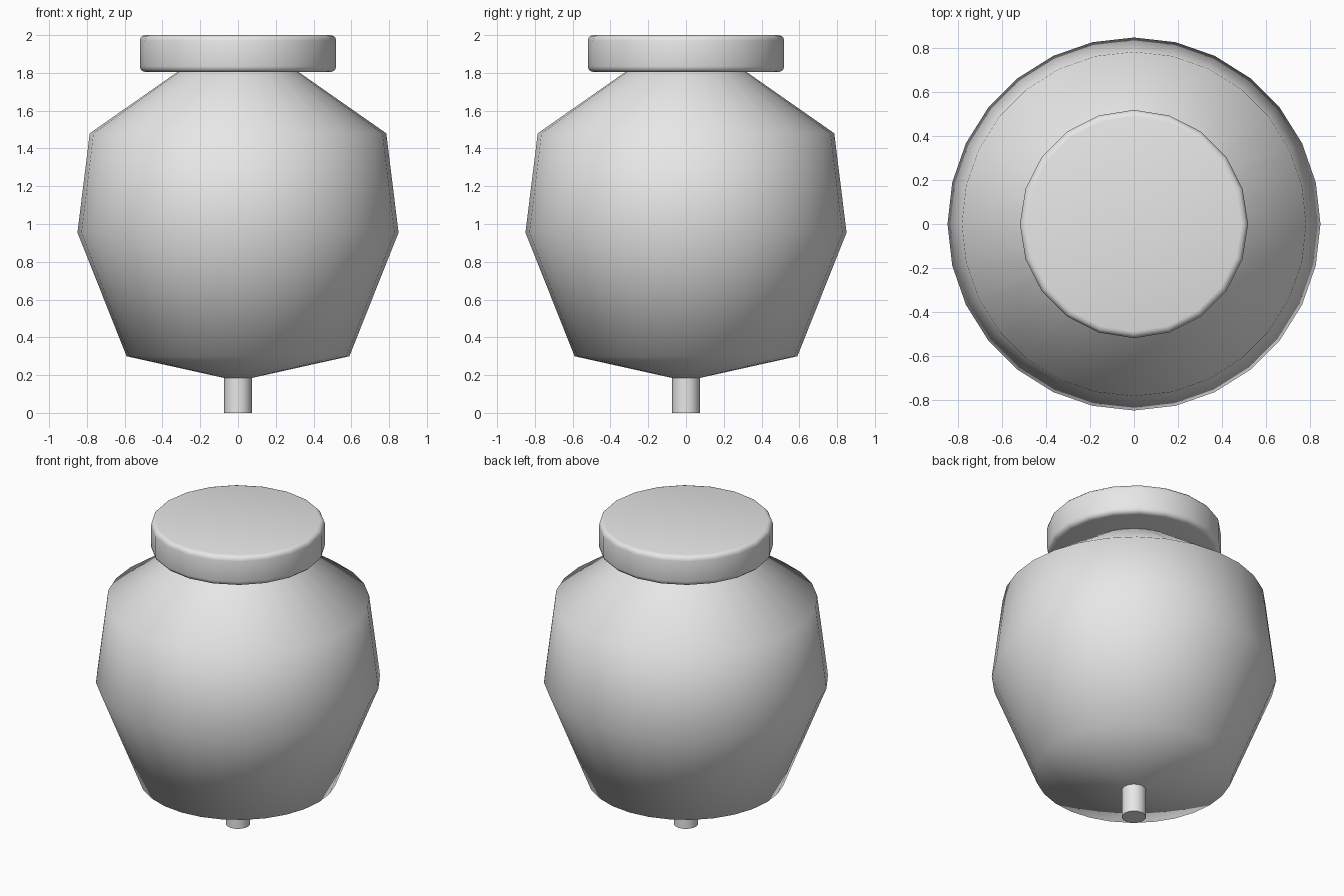
import bpy, bmesh, math

if "Cube" in bpy.data.objects:
    bpy.data.objects.remove(bpy.data.objects["Cube"])

grey = bpy.data.materials.new("plain grey")
grey.diffuse_color = (0.8, 0.8, 0.8, 1)
grey.use_nodes = True
grey.node_tree.nodes["Principled BSDF"].inputs["Base Color"].default_value = grey.diffuse_color


def lathe(name, profile, sides, smooth_angle):
    """Closed solid of revolution from (radius, z) points, bottom to top."""
    bm = bmesh.new()
    rings = []
    for r, z in profile:
        rings.append([bm.verts.new((r * math.cos(2 * math.pi * i / sides),
                                    r * math.sin(2 * math.pi * i / sides), z))
                      for i in range(sides)])
    for a, b in zip(rings, rings[1:]):
        for i in range(sides):
            j = (i + 1) % sides
            bm.faces.new((a[i], a[j], b[j], b[i]))
    bm.faces.new(rings[0][::-1])
    bm.faces.new(rings[-1])
    mesh = bpy.data.meshes.new(name)
    bm.to_mesh(mesh)
    bm.free()
    mesh.materials.append(grey)
    ob = bpy.data.objects.new(name, mesh)
    bpy.context.collection.objects.link(ob)
    bpy.ops.object.select_all(action='DESELECT')
    ob.select_set(True)
    bpy.context.view_layer.objects.active = ob
    bpy.ops.object.shade_smooth_by_angle(angle=math.radians(smooth_angle))
    return ob


# bulging body with shallow conical underside
lathe("body", [(0.05, 0.18), (0.59, 0.30), (0.85, 0.955),
               (0.785, 1.48), (0.32, 1.805), (0.30, 1.82)], 28, 60)

# thick lid disc with rounded rims
b, r, z0, z1 = 0.03, 0.52, 1.805, 2.0
steps = [math.radians(a) for a in (0, 30, 60, 90)]
low = [(r - b + b * math.sin(a), z0 + b - b * math.cos(a)) for a in steps]
high = [(r - b + b * math.cos(a), z1 - b + b * math.sin(a)) for a in steps]
lathe("lid", low + high, 20, 50)

# small peg underneath
lathe("peg", [(0.073, 0.0), (0.073, 0.20)], 16, 40)
